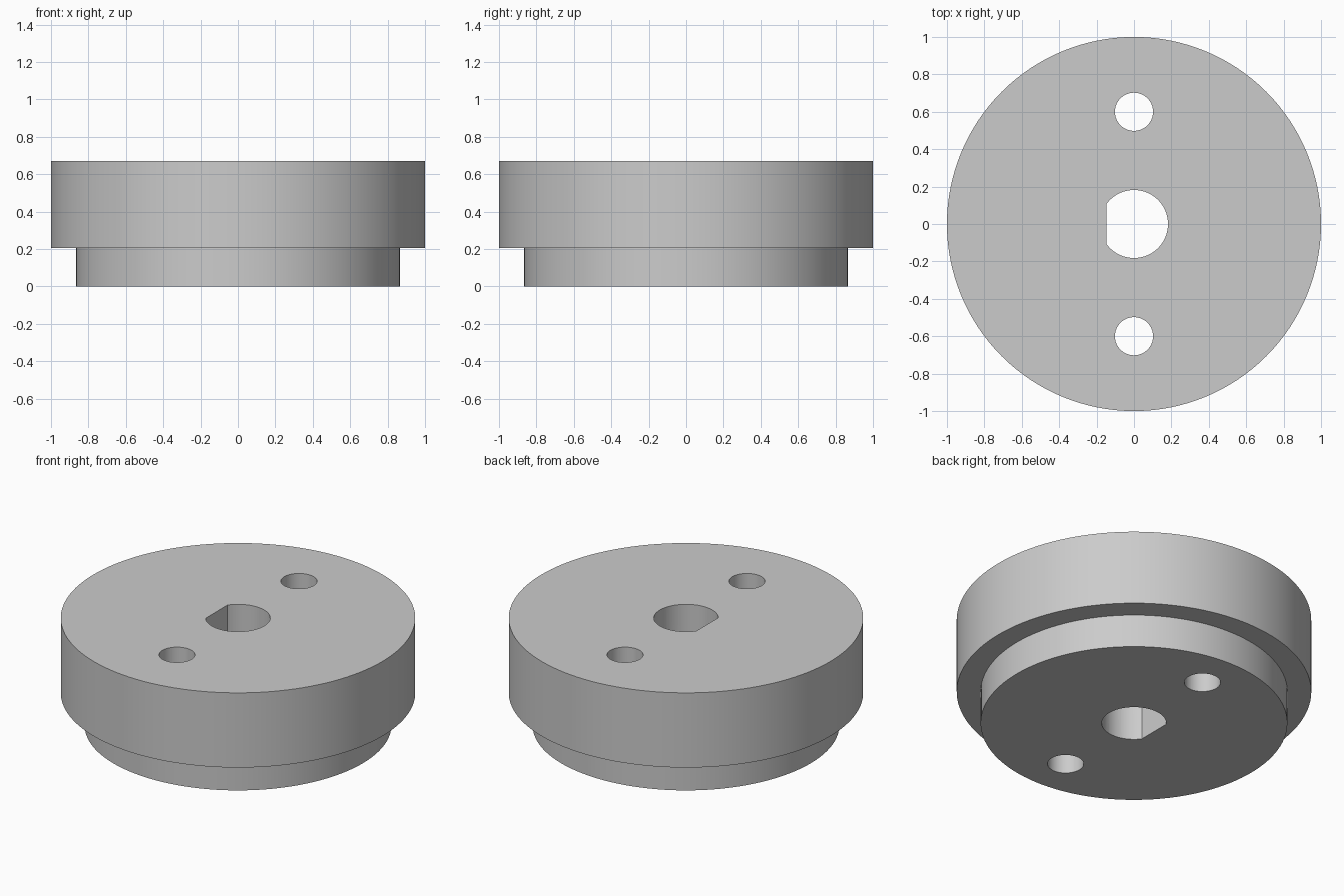
import bpy, bmesh, math
from mathutils import Matrix

cube = bpy.data.objects.get("Cube")
if cube:
    bpy.data.objects.remove(cube, do_unlink=True)

HEIGHT, STEP = 0.67, 0.205
RIM_RADIUS, BASE_RADIUS = 1.0, 0.865
BORE_RADIUS, BORE_FLAT = 0.182, -0.147
PIN_RADIUS, PIN_OFFSET = 0.102, 0.6

grey = bpy.data.materials.new("plain_grey")
grey.use_nodes = True
grey.diffuse_color = (0.6, 0.6, 0.6, 1)
grey.node_tree.nodes["Principled BSDF"].inputs["Base Color"].default_value = (0.6, 0.6, 0.6, 1)


def make_object(name, bm):
    bmesh.ops.recalc_face_normals(bm, faces=bm.faces)
    mesh = bpy.data.meshes.new(name)
    bm.to_mesh(mesh)
    bm.free()
    mesh.materials.append(grey)
    obj = bpy.data.objects.new(name, mesh)
    bpy.context.collection.objects.link(obj)
    return obj


def cutter(name, radius, y=0, flat=None):
    """Tall cylinder, optionally sliced to a D section."""
    bm = bmesh.new()
    bmesh.ops.create_cone(bm, cap_ends=True, segments=64, radius1=radius, radius2=radius,
                          depth=2, matrix=Matrix.Translation((0, y, HEIGHT / 2)))
    if flat is not None:
        cut = bmesh.ops.bisect_plane(bm, geom=bm.verts[:] + bm.edges[:] + bm.faces[:],
                                     plane_co=(flat, 0, 0), plane_no=(-1, 0, 0), clear_outer=True)
        rim = [e for e in cut["geom_cut"] if isinstance(e, bmesh.types.BMEdge)]
        bmesh.ops.holes_fill(bm, edges=rim)
    obj = make_object(name, bm)
    obj.hide_render = True
    return obj


# Stepped disc: a half profile spun about the vertical axis
bm = bmesh.new()
profile = [(0, 0), (BASE_RADIUS, 0), (BASE_RADIUS, STEP),
           (RIM_RADIUS, STEP), (RIM_RADIUS, HEIGHT), (0, HEIGHT)]
verts = [bm.verts.new((r, 0, z)) for r, z in profile]
edges = [bm.edges.new(pair) for pair in zip(verts, verts[1:])]
bmesh.ops.spin(bm, geom=verts + edges, cent=(0, 0, 0), axis=(0, 0, 1),
               angle=math.tau, steps=128)
bmesh.ops.remove_doubles(bm, verts=bm.verts, dist=0.0001)
disc = make_object("stepped_disc", bm)

# D-shaped shaft bore and two pin holes, all cut right through
cutters = [cutter("shaft_bore_cutter", BORE_RADIUS, flat=BORE_FLAT)]
cutters += [cutter("pin_hole_cutter", PIN_RADIUS, y=s * PIN_OFFSET) for s in (-1, 1)]

bpy.ops.object.select_all(action='DESELECT')
bpy.context.view_layer.objects.active = disc
disc.select_set(True)
for tool in cutters:
    mod = disc.modifiers.new(tool.name, 'BOOLEAN')
    mod.operation = 'DIFFERENCE'
    mod.solver = 'EXACT'
    mod.object = tool
    bpy.ops.object.modifier_apply(modifier=mod.name)
    bpy.data.objects.remove(tool, do_unlink=True)

bpy.ops.object.shade_smooth_by_angle(angle=math.radians(30))
